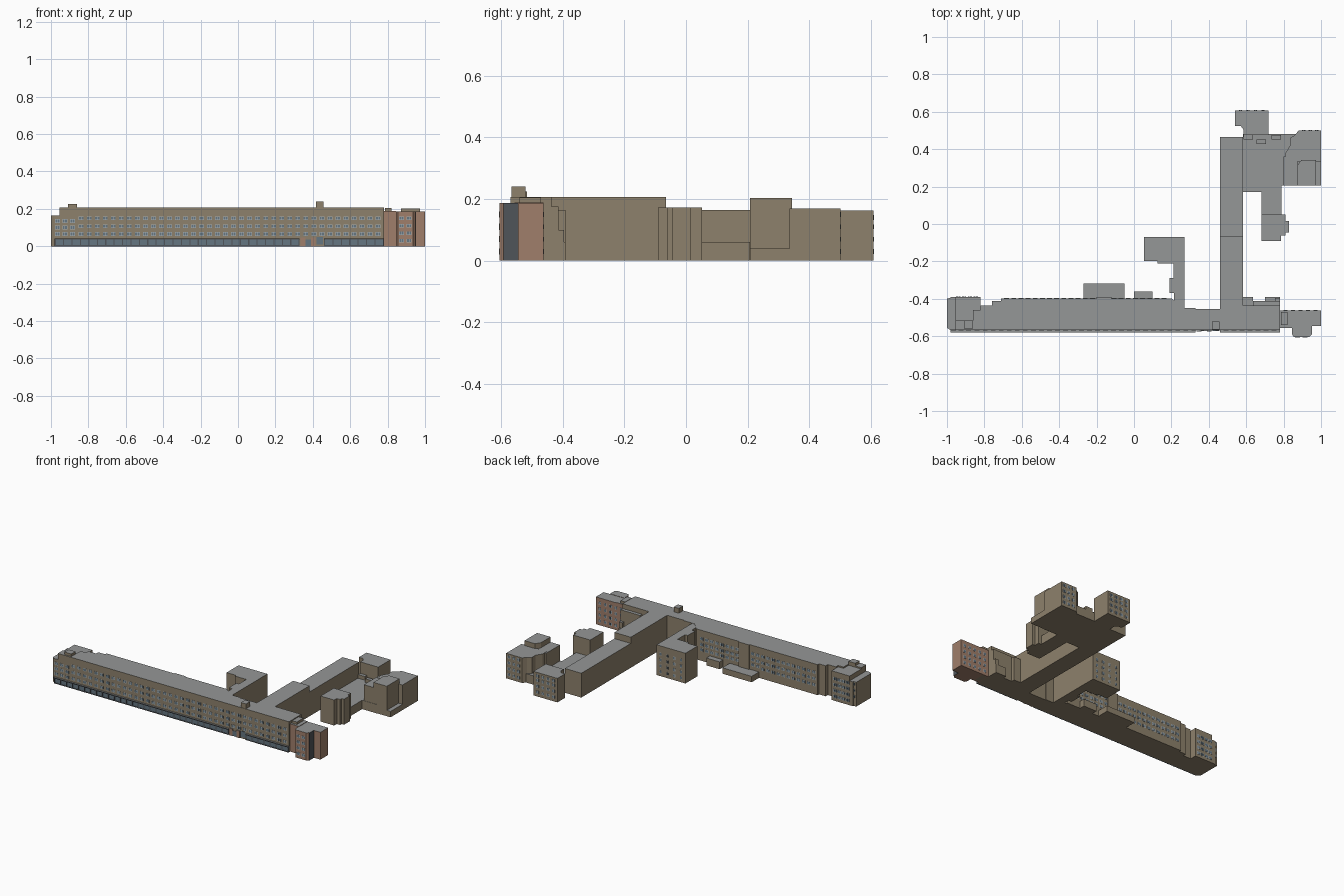
import bpy, bmesh

def material(name, r, g, b):
    m = bpy.data.materials.new(name)
    m.diffuse_color = (r, g, b, 1)
    return m

WALL = material("tan_wall", 0.27, 0.22, 0.15)
BRICK = material("red_brick", 0.35, 0.21, 0.145)
ROOF = material("grey_roof", 0.30, 0.31, 0.31)
GLASS = material("blue_glass", 0.13, 0.18, 0.22)
FRAME = material("pale_frame", 0.42, 0.46, 0.47)
DARK = material("dark_trim", 0.08, 0.09, 0.10)

def finish(bm, name, mats):
    bmesh.ops.recalc_face_normals(bm, faces=bm.faces[:])
    me = bpy.data.meshes.new(name)
    for m in mats:
        me.materials.append(m)
    bm.to_mesh(me)
    bm.free()
    ob = bpy.data.objects.new(name, me)
    bpy.context.collection.objects.link(ob)
    return ob

def prism(name, pts, z1, wall=WALL, roof=ROOF, z0=0.0):
    """Extrude a footprint; upward faces get the roof material."""
    bm = bmesh.new()
    base = bm.faces.new([bm.verts.new((x, y, z0)) for x, y in pts])
    top = bmesh.ops.extrude_face_region(bm, geom=[base])["geom"]
    bmesh.ops.translate(bm, vec=(0, 0, z1 - z0),
                        verts=[g for g in top if isinstance(g, bmesh.types.BMVert)])
    bmesh.ops.recalc_face_normals(bm, faces=bm.faces[:])
    for f in bm.faces:
        f.material_index = 1 if f.normal.z > 0.5 else 0
    return finish(bm, name, (wall, roof))

def block(name, x0, x1, y0, y1, z1, wall=WALL, roof=ROOF, z0=0.0):
    return prism(name, [(x0, y0), (x1, y0), (x1, y1), (x0, y1)], z1, wall, roof, z0)

def add_box(bm, x0, x1, y0, y1, z0, z1, mat):
    vs = [bm.verts.new((x, y, z)) for z in (z0, z1)
          for x, y in ((x0, y0), (x1, y0), (x1, y1), (x0, y1))]
    for idx in ((0, 1, 2, 3), (4, 5, 6, 7), (0, 1, 5, 4), (1, 2, 6, 5), (2, 3, 7, 6), (3, 0, 4, 7)):
        bm.faces.new([vs[i] for i in idx]).material_index = mat

def windows(name, x0, x1, y, count, side, rows=(0.065, 0.107, 0.15), w=0.026, h=0.02):
    """Rows of framed twin-pane windows on a wall facing side (-1 front, +1 back)."""
    bm = bmesh.new()
    step = (x1 - x0) / count
    for i in range(count):
        cx = x0 + (i + 0.5) * step
        for z in rows:
            add_box(bm, cx - w / 2, cx + w / 2, y - 0.001, y + 0.001, z - h / 2, z + h / 2, 0)
            for s in (-1, 1):
                px = cx + s * w * 0.24
                add_box(bm, px - w * 0.19, px + w * 0.19, y - 0.0005, y + side * 0.0016,
                        z - h * 0.38, z + h * 0.38, 1)
    finish(bm, name, (FRAME, GLASS))

# Main front bar with stepped rear outline
prism("main_bar", [(-0.955, -0.568), (0.78, -0.568), (0.78, -0.435), (0.58, -0.435),
                   (0.58, -0.455), (0.33, -0.455), (0.33, -0.45), (0.25, -0.45),
                   (0.2, -0.397), (-0.71, -0.397), (-0.71, -0.412), (-0.76, -0.412),
                   (-0.76, -0.435), (-0.82, -0.435), (-0.82, -0.46), (-0.86, -0.46),
                   (-0.86, -0.515), (-0.955, -0.515)], 0.207)

# Left end blocks and rooftop houses
prism("left_end_block", [(-1, -0.555), (-0.98, -0.568), (-0.955, -0.568), (-0.955, -0.39),
                         (-0.98, -0.39), (-0.98, -0.397), (-1, -0.397)], 0.165)
block("left_rear_block", -0.955, -0.82, -0.53, -0.39, 0.198)
block("left_roof_house", -0.91, -0.86, -0.56, -0.515, 0.225)
block("stair_roof_house", 0.418, 0.456, -0.565, -0.52, 0.24)

# Low annexes behind the main bar
block("rear_annex_large", -0.27, -0.05, -0.40, -0.318, 0.04)
block("rear_annex_small", 0.0, 0.1, -0.40, -0.36, 0.05)
block("rear_roof_plant", -0.2, -0.12, -0.405, -0.39, 0.207)

# Hooked rear wing
prism("hooked_wing", [(0.215, -0.45), (0.27, -0.45), (0.27, -0.07), (0.053, -0.07),
                      (0.053, -0.198), (0.125, -0.198), (0.125, -0.21), (0.21, -0.21),
                      (0.21, -0.29), (0.19, -0.29), (0.19, -0.37), (0.215, -0.37)], 0.205)

# Long rear wing in two heights
block("long_wing_high", 0.46, 0.583, -0.46, -0.065, 0.207)
block("long_wing_low", 0.46, 0.583, -0.065, 0.465, 0.165)

# Stepped terraces in the inner corner
block("corner_step_upper", 0.58, 0.635, -0.44, -0.39, 0.165)
block("corner_step_middle", 0.635, 0.78, -0.437, -0.413, 0.175)
block("corner_step_lower", 0.70, 0.78, -0.415, -0.39, 0.06)
block("corner_step_pier", 0.755, 0.78, -0.415, -0.395, 0.10)

# Courtyard: low podium, link and free-standing towers
prism("courtyard_podium", [(0.583, 0.17), (0.683, 0.17), (0.683, 0.04), (0.788, 0.04),
                           (0.788, 0.205), (0.9, 0.205), (0.9, 0.48), (0.583, 0.48)], 0.06)
block("courtyard_slab", 0.683, 0.785, -0.09, 0.052, 0.173)
block("courtyard_slab_link", 0.683, 0.81, -0.062, 0.052, 0.173)
block("courtyard_slab_bay", 0.81, 0.828, -0.045, 0.017, 0.173)
prism("north_tower", [(0.54, 0.525), (0.57, 0.525), (0.585, 0.505), (0.585, 0.475),
                      (0.72, 0.475), (0.72, 0.607), (0.54, 0.607)], 0.163)
prism("east_tower_rear", [(0.81, 0.335), (1.0, 0.335), (1.0, 0.5), (0.88, 0.5),
                          (0.86, 0.475), (0.835, 0.46), (0.835, 0.42), (0.81, 0.38)], 0.17)
block("east_tower_front", 0.80, 0.875, 0.207, 0.36, 0.168)
prism("east_tower_high", [(0.872, 0.207), (0.972, 0.207), (0.972, 0.343), (0.895, 0.343),
                          (0.872, 0.31)], 0.203)
block("east_tower_ledge", 0.972, 1.0, 0.207, 0.335, 0.04)
for i, (x, y) in enumerate(((0.61, 0.465), (0.68, 0.44), (0.76, 0.465))):
    block(f"courtyard_roof_box_{i}", x - 0.025, x + 0.025, y - 0.012, y + 0.012, 0.085)

# Red brick right end
block("brick_link", 0.78, 0.845, -0.555, -0.462, 0.188, BRICK)
block("brick_roof_house", 0.785, 0.82, -0.54, -0.47, 0.205, WALL)
block("brick_end_block", 0.845, 1.0, -0.545, -0.462, 0.185, BRICK)
prism("brick_bay", [(0.845, -0.59), (0.855, -0.605), (0.935, -0.605), (0.95, -0.59),
                    (0.95, -0.545), (0.845, -0.545)], 0.187, BRICK)
block("brick_pier", 0.938, 0.952, -0.592, -0.545, 0.187, DARK)

# Street-level shopfronts: glass band, canopy and mullions
for side, x0, x1 in (("left", -0.98, 0.33), ("right", 0.46, 0.78)):
    block(f"shopfront_glass_{side}", x0, x1, -0.572, -0.566, 0.036, GLASS, GLASS)
    block(f"shopfront_canopy_{side}", x0, x1, -0.579, -0.566, 0.042, DARK, ROOF, 0.036)
    bm = bmesh.new()
    n = round((x1 - x0) / 0.045)
    for i in range(n + 1):
        x = x0 + 0.003 + (x1 - x0 - 0.006) * i / n
        add_box(bm, x - 0.003, x + 0.003, -0.575, -0.566, 0, 0.036, 0)
    add_box(bm, x0, x1, -0.574, -0.566, 0, 0.006, 0)
    finish(bm, f"shopfront_mullions_{side}", (DARK,))

# Entrance portal
block("entrance_portal", 0.335, 0.36, -0.574, -0.566, 0.048, BRICK)
block("entrance_portal_right", 0.39, 0.415, -0.574, -0.566, 0.048, BRICK)
block("entrance_door", 0.36, 0.39, -0.571, -0.566, 0.036, GLASS)
block("entrance_window", 0.42, 0.455, -0.571, -0.566, 0.05, GLASS, GLASS, 0.01)

# Window rows
windows("front_windows", -0.86, 0.77, -0.568, 38, -1)
windows("front_left_windows", -0.985, -0.865, -0.568, 3, -1, (0.065, 0.1, 0.135))
windows("brick_bay_windows", 0.855, 0.935, -0.605, 2, -1, (0.03, 0.07, 0.11, 0.15))
windows("rear_windows_left", -0.70, -0.28, -0.397, 11, 1)
windows("rear_windows_middle", -0.28, 0.18, -0.397, 12, 1, (0.075, 0.11, 0.15))
windows("left_rear_windows", -0.955, -0.83, -0.39, 4, 1, (0.03, 0.07, 0.11, 0.15))
windows("left_end_rear_windows", -0.998, -0.96, -0.396, 1, 1)
windows("hooked_wing_windows", 0.06, 0.265, -0.07, 4, 1, (0.03, 0.07, 0.11, 0.15), 0.016)
windows("east_tower_windows", 0.89, 0.995, 0.5, 3, 1, (0.03, 0.07, 0.11, 0.15), 0.02)
windows("north_tower_windows", 0.55, 0.71, 0.607, 4, 1, (0.03, 0.07, 0.11, 0.14), 0.02)
windows("brick_rear_windows", 0.79, 0.99, -0.462, 5, 1, (0.03, 0.07, 0.11, 0.15), 0.02)
